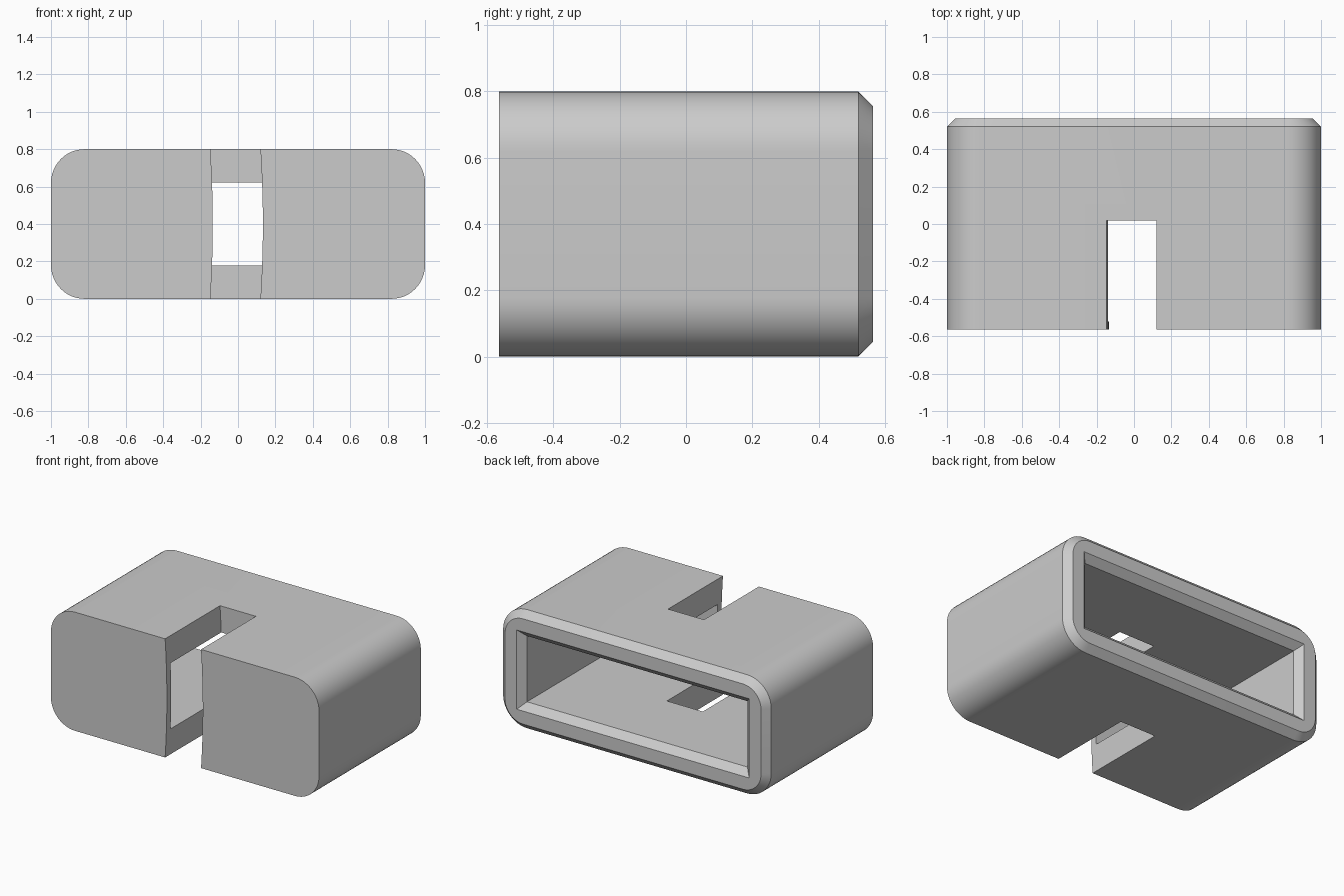
import bpy, bmesh
from math import sin, cos, pi, radians

cube = bpy.data.objects.get("Cube")
if cube:
    bpy.data.objects.remove(cube, do_unlink=True)

FRONT, BACK, MID = -0.565, 0.565, 0.4
CHAMFER, WALL, RADIUS = 0.045, 0.178, 0.18

grey = bpy.data.materials.new("plain grey")
grey.use_nodes = True
tone = (0.6, 0.6, 0.6, 1)
grey.diffuse_color = tone
grey.node_tree.nodes["Principled BSDF"].inputs["Base Color"].default_value = tone


def outline(inset, radius, steps):
    """Rectangle with rounded corners, as (x, z) points."""
    half_x, half_z = 1 - inset, MID - inset
    if not radius:
        return [(sx * half_x, MID + sz * half_z)
                for sx, sz in ((1, 1), (-1, 1), (-1, -1), (1, -1))]
    points = []
    for i, (sx, sz) in enumerate(((1, 1), (-1, 1), (-1, -1), (1, -1))):
        for k in range(steps + 1):
            a = (i + k / steps) * pi / 2
            points.append((sx * (half_x - radius) + radius * cos(a),
                           MID + sz * (half_z - radius) + radius * sin(a)))
    return points


def loft(name, sections):
    """Closed solid through (y, outline) sections."""
    bm = bmesh.new()
    rings = [[bm.verts.new((x, y, z)) for x, z in pts] for y, pts in sections]
    for a, b in zip(rings, rings[1:]):
        for i in range(len(a)):
            j = (i + 1) % len(a)
            bm.faces.new((a[i], a[j], b[j], b[i]))
    bm.faces.new(rings[0])
    bm.faces.new(rings[-1])
    bmesh.ops.recalc_face_normals(bm, faces=bm.faces)
    mesh = bpy.data.meshes.new(name)
    bm.to_mesh(mesh)
    bm.free()
    mesh.materials.append(grey)
    obj = bpy.data.objects.new(name, mesh)
    bpy.context.collection.objects.link(obj)
    return obj


# Outer shell with a chamfered back rim
shell = loft("hollow_sleeve", [
    (FRONT, outline(0, RADIUS, 12)),
    (BACK - CHAMFER, outline(0, RADIUS, 12)),
    (BACK, outline(CHAMFER, RADIUS - CHAMFER, 12))])

# Rectangular cavity, flared at the back opening
lip = WALL - CHAMFER
cavity = loft("cavity_cutter", [
    (FRONT + CHAMFER, outline(WALL, 0, 0)),
    (BACK - CHAMFER, outline(WALL, 0, 0)),
    (BACK, outline(lip, 0, 0)),
    (BACK + 0.1, outline(lip, 0, 0))])

# Front slot whose two sides bow gently the same way
heights = [-0.1 + k / 12 for k in range(13)]
bow = lambda z: 0.013 * (1 - ((z - MID) / MID) ** 2)
sides = ([(0.12 + bow(z), z) for z in heights]
         + [(-0.148 + bow(z), z) for z in reversed(heights)])
slot = loft("slot_cutter", [(FRONT - 0.1, sides), (0.02, sides)])

for cutter in (cavity, slot):
    cutter.hide_render = True
    cut = shell.modifiers.new(cutter.name, 'BOOLEAN')
    cut.operation = 'DIFFERENCE'
    cut.solver = 'EXACT'
    cut.object = cutter

# Bake the cuts and drop the cutters
graph = bpy.context.evaluated_depsgraph_get()
baked = bpy.data.meshes.new_from_object(shell.evaluated_get(graph))
shell.modifiers.clear()
shell.data = baked
for cutter in (cavity, slot):
    bpy.data.objects.remove(cutter, do_unlink=True)

bpy.ops.object.select_all(action='DESELECT')
shell.select_set(True)
bpy.context.view_layer.objects.active = shell
bpy.ops.object.shade_smooth_by_angle(angle=radians(30))
